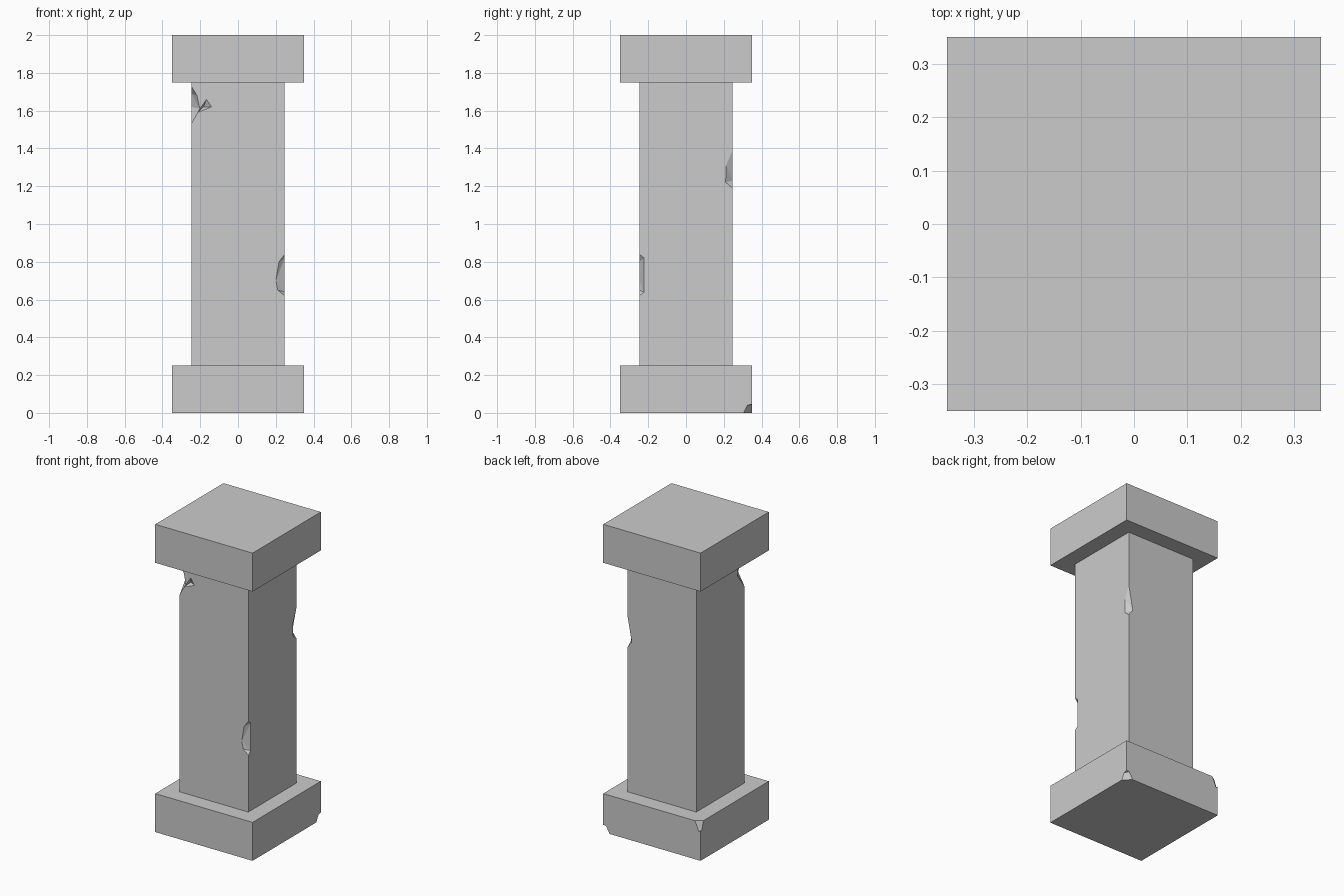
import bpy
import bmesh

cube = bpy.data.objects.get("Cube")
if cube:
    bpy.data.objects.remove(cube, do_unlink=True)

stone = bpy.data.materials.new("grey_stone")
stone.use_nodes = True
GREY = (0.6, 0.6, 0.6, 1)
stone.diffuse_color = GREY
stone.node_tree.nodes["Principled BSDF"].inputs["Base Color"].default_value = GREY

BASE, SHAFT = 0.35, 0.247  # half widths


def add_mesh(name, bm):
    mesh = bpy.data.meshes.new(name)
    bmesh.ops.recalc_face_normals(bm, faces=bm.faces)
    bm.to_mesh(mesh)
    bm.free()
    mesh.materials.append(stone)
    obj = bpy.data.objects.new(name, mesh)
    bpy.context.collection.objects.link(obj)
    return obj


def block(name, half, bottom, top):
    bm = bmesh.new()
    bmesh.ops.create_cube(bm, size=1)
    for v in bm.verts:
        v.co.x *= 2 * half
        v.co.y *= 2 * half
        v.co.z = top if v.co.z > 0 else bottom
    return add_mesh(name, bm)


def chip(target, half, sx, sy, points):
    """Knock a convex lump off a corner; points are (inset x, inset y, height)."""
    bm = bmesh.new()
    for dx, dy, z in points:
        bm.verts.new((sx * (half - dx), sy * (half - dy), z))
    hull = bmesh.ops.convex_hull(bm, input=bm.verts)
    loose = {g for g in hull["geom_interior"] + hull["geom_unused"]
             if isinstance(g, bmesh.types.BMVert)}
    bmesh.ops.delete(bm, geom=list(loose), context="VERTS")
    cutter = add_mesh("chip_cutter", bm)
    cutter.hide_render = True
    mod = target.modifiers.new("chip", "BOOLEAN")
    mod.operation = "DIFFERENCE"
    mod.solver = "EXACT"
    mod.object = cutter
    # Bake the cut, then drop the cutter
    graph = bpy.context.evaluated_depsgraph_get()
    target.data = bpy.data.meshes.new_from_object(target.evaluated_get(graph))
    target.modifiers.clear()
    bpy.data.objects.remove(cutter, do_unlink=True)


# Three stacked blocks
base = block("base", BASE, 0, 0.25)
shaft = block("shaft", SHAFT, 0.25, 1.75)
cap = block("cap", BASE, 1.75, 2)

# Front left edge of the shaft, low
chip(shaft, SHAFT, 1, -1, [
    (0, 0, 0.84), (0, 0, 0.62), (-0.03, -0.03, 0.73),
    (0.03, 0, 0.8), (0.047, 0, 0.7), (0.037, 0, 0.65),
    (0, 0.025, 0.82), (0, 0.02, 0.73), (0, 0.025, 0.64)])

# Back left edge of the shaft, high
chip(shaft, SHAFT, 1, 1, [
    (0, 0, 1.39), (0, 0, 1.19), (-0.03, -0.03, 1.27),
    (0, 0.035, 1.31), (0, 0.037, 1.22), (0.03, 0, 1.23)])

# Front right edge of the shaft, just under the cap
chip(shaft, SHAFT, -1, -1, [
    (0, 0, 1.73), (0, 0, 1.53), (-0.04, -0.04, 1.64),
    (0.045, 0, 1.61), (0.03, 0, 1.68),
    (0, 0.07, 1.62), (0, 0.06, 1.69)])

# Small dent beside it on the front face
chip(shaft, SHAFT, -1, -1, [
    (0.032, 0, 1.59), (0.08, 0, 1.66), (0.107, 0, 1.62),
    (0.065, 0.025, 1.62), (0.07, -0.03, 1.625)])

# Bottom back left corner of the base
chip(base, BASE, 1, 1, [
    (0, 0.045, 0), (0, 0.025, 0.04), (0, 0, 0.047), (0.02, 0, 0.045),
    (0.045, 0, 0), (-0.03, -0.03, 0.02), (0, 0, -0.03)])

# Top back right corner of the base
chip(base, BASE, -1, 1, [
    (0.04, 0, 0.25), (0, 0.03, 0.25), (0, 0.01, 0.19), (0.012, 0, 0.185),
    (-0.02, -0.02, 0.23), (0, 0, 0.28)])
